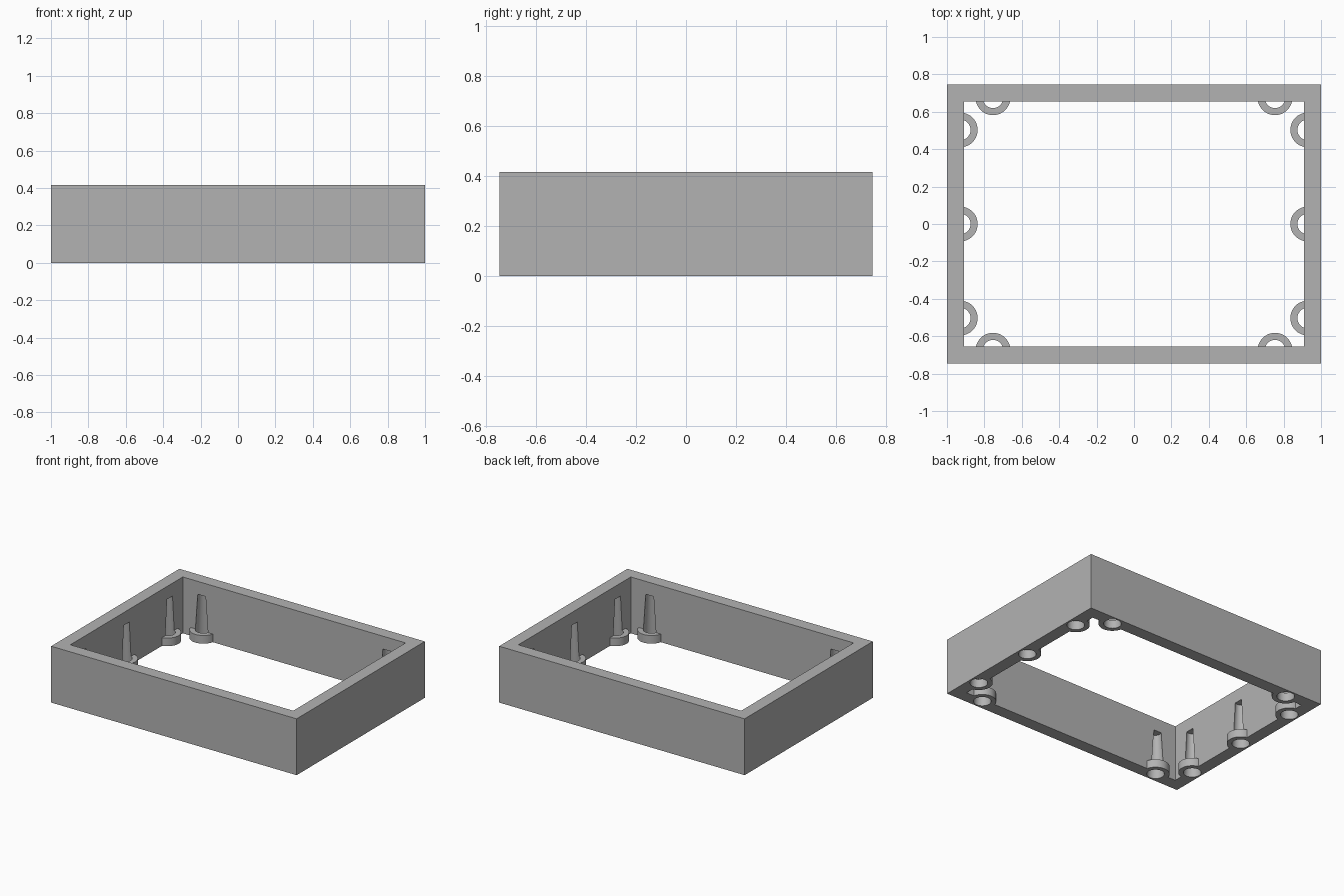
import bpy, bmesh, math
from mathutils import Matrix, Vector

if "Cube" in bpy.data.objects:
    bpy.data.objects.remove(bpy.data.objects["Cube"])

HALF_X, HALF_Y, HEIGHT, WALL = 1.0, 0.746, 0.415, 0.092
IN_X, IN_Y = HALF_X - WALL, HALF_Y - WALL
SETBACK = 0.021            # boss axis lies this far behind the inner wall face
COLLAR_R, COLLAR_H = 0.093, 0.06
HOLE_BASE, HOLE_TIP, HOLE_H = 0.059, 0.038, 0.32

grey = bpy.data.materials.new("plain grey")
grey.use_nodes = True
grey.diffuse_color = (0.45, 0.45, 0.45, 1)
grey.node_tree.nodes["Principled BSDF"].inputs["Base Color"].default_value = grey.diffuse_color


def finish(name, bm):
    bmesh.ops.recalc_face_normals(bm, faces=bm.faces)
    mesh = bpy.data.meshes.new(name)
    bm.to_mesh(mesh)
    bm.free()
    mesh.materials.append(grey)
    obj = bpy.data.objects.new(name, mesh)
    bpy.context.collection.objects.link(obj)
    return obj


def box(name, hx, hy, z0, z1):
    bm = bmesh.new()
    place = Matrix.Translation((0, 0, (z0 + z1) / 2)) @ Matrix.Diagonal((2 * hx, 2 * hy, z1 - z0, 1))
    bmesh.ops.create_cube(bm, size=1, matrix=place)
    return finish(name, bm)


def combine(target, tool, operation):
    mod = target.modifiers.new(operation.title(), "BOOLEAN")
    mod.object, mod.operation, mod.solver = tool, operation, "EXACT"
    bpy.context.view_layer.objects.active = target
    bpy.ops.object.modifier_apply(modifier=mod.name)
    bpy.data.objects.remove(tool)


# Boss axes, each with the direction pointing into the opening
sites = []
for side in (-1, 1):
    for y in (-0.503, 0, 0.503):
        sites.append((side * (IN_X + SETBACK), y, math.pi if side > 0 else 0))
    for x in (-0.754, 0.754):
        sites.append((x, side * (IN_Y + SETBACK), -side * math.pi / 2))

# Rounded collars, cut off flat inside the wall
collars = bmesh.new()
for x, y, turn in sites:
    place = Matrix.Translation((x, y, 0)) @ Matrix.Rotation(turn, 4, "Z")
    steps = 32
    arc = [-math.pi / 2 + math.pi * i / steps for i in range(steps + 1)]
    verts = [collars.verts.new(place @ Vector((COLLAR_R * math.cos(a), COLLAR_R * math.sin(a), 0)))
             for a in arc]
    base = collars.faces.new(verts)
    top = bmesh.ops.extrude_face_region(collars, geom=[base], use_keep_orig=True)["geom"]
    bmesh.ops.translate(collars, vec=(0, 0, COLLAR_H),
                        verts=[v for v in top if isinstance(v, bmesh.types.BMVert)])
collar_tool = finish("collars", collars)

# Tapered sockets that run up from the underside into the walls
sockets = bmesh.new()
dip = 0.02
slope = (HOLE_BASE - HOLE_TIP) / HOLE_H
for x, y, turn in sites:
    bmesh.ops.create_cone(sockets, cap_ends=True, segments=48,
                          radius1=HOLE_BASE + slope * dip, radius2=HOLE_TIP, depth=HOLE_H + dip,
                          matrix=Matrix.Translation((x, y, (HOLE_H - dip) / 2)))
socket_tool = finish("sockets", sockets)

# Open rectangular frame
frame = box("frame", HALF_X, HALF_Y, 0, HEIGHT)
combine(frame, box("opening", IN_X, IN_Y, -0.1, HEIGHT + 0.1), "DIFFERENCE")
combine(frame, collar_tool, "UNION")
combine(frame, socket_tool, "DIFFERENCE")

bpy.ops.object.select_all(action="DESELECT")
frame.select_set(True)
bpy.context.view_layer.objects.active = frame
bpy.ops.object.shade_smooth_by_angle(angle=math.radians(30))
